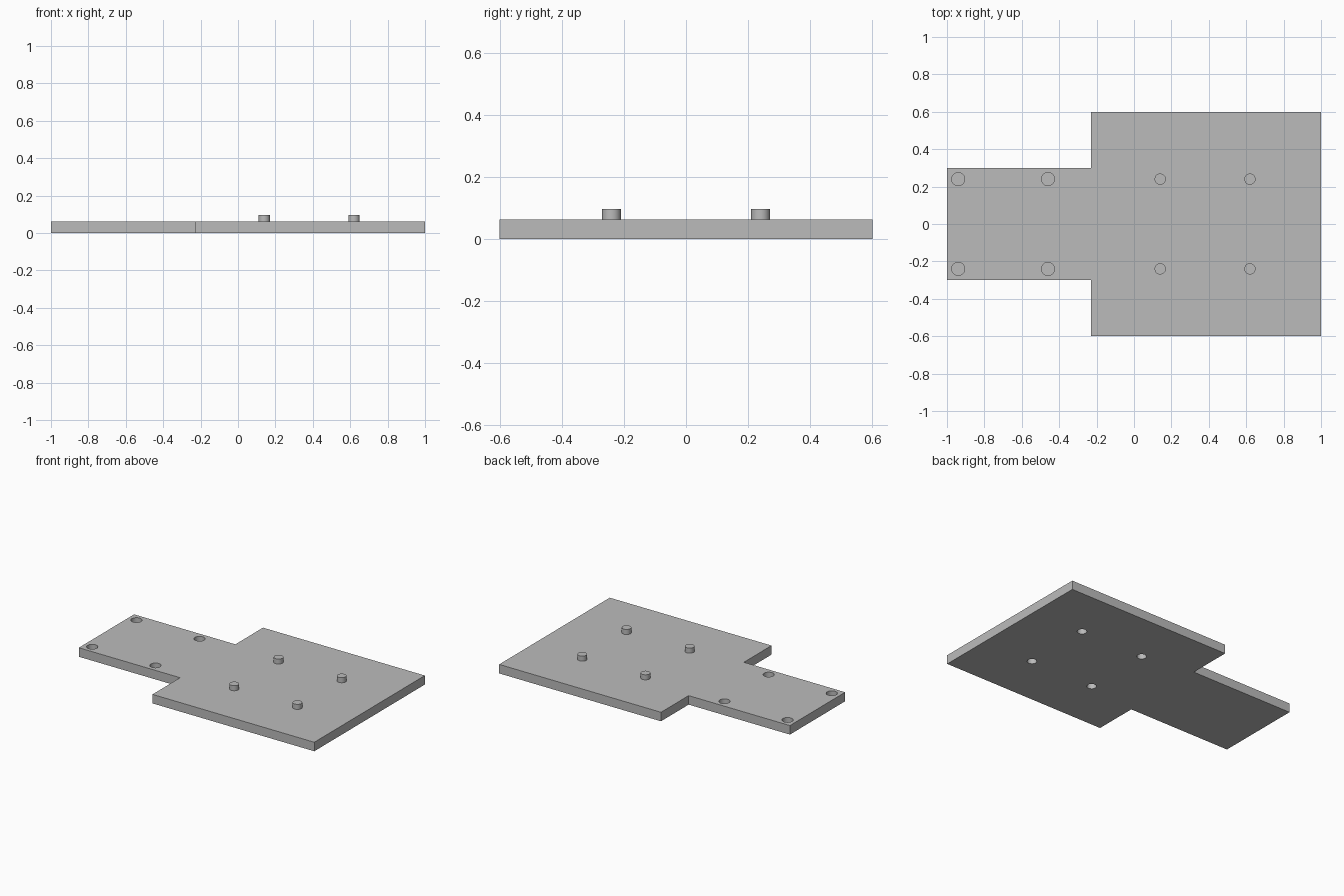
import bpy
import bmesh
import math
from mathutils import Matrix

cube = bpy.data.objects.get("Cube")
if cube:
    bpy.data.objects.remove(cube, do_unlink=True)

THICK = 0.062
PEG_TOP = 0.097
DEPTH = 0.04
ROW_Y = 0.24
PEG_X = (0.14, 0.62)
HOLE_X = (-0.94, -0.46)

grey = bpy.data.materials.new("plain_grey")
grey.use_nodes = True
colour = (0.5, 0.5, 0.5, 1)
grey.diffuse_color = colour
grey.node_tree.nodes["Principled BSDF"].inputs["Base Color"].default_value = colour


def add_object(name, bm):
    bmesh.ops.recalc_face_normals(bm, faces=bm.faces)
    mesh = bpy.data.meshes.new(name)
    bm.to_mesh(mesh)
    bm.free()
    mesh.materials.append(grey)
    obj = bpy.data.objects.new(name, mesh)
    bpy.context.collection.objects.link(obj)
    return obj


def add_cylinder(bm, x, y, radius, low, high):
    bmesh.ops.create_cone(bm, cap_ends=True, segments=32, radius1=radius,
                          radius2=radius, depth=high - low,
                          matrix=Matrix.Translation((x, y, (low + high) / 2)))


def smooth(obj):
    bpy.ops.object.select_all(action='DESELECT')
    obj.select_set(True)
    bpy.context.view_layer.objects.active = obj
    bpy.ops.object.shade_smooth_by_angle(angle=math.radians(30))


# Flat base plate: wide body with a narrower tongue
half = [(-1, 0.3), (-0.23, 0.3), (-0.23, 0.6), (1, 0.6)]
outline = half + [(x, -y) for x, y in reversed(half)]
bm = bmesh.new()
face = bm.faces.new([bm.verts.new((x, y, 0)) for x, y in outline])
side = bmesh.ops.extrude_face_region(bm, geom=[face])["geom"]
bmesh.ops.translate(bm, vec=(0, 0, THICK),
                    verts=[v for v in side if isinstance(v, bmesh.types.BMVert)])
plate = add_object("base_plate", bm)

# Blind holes on the tongue and sockets underneath the pegs
bm = bmesh.new()
for y in (-ROW_Y, ROW_Y):
    for x in HOLE_X:
        add_cylinder(bm, x, y, 0.035, THICK - DEPTH, THICK + 0.05)
    for x in PEG_X:
        add_cylinder(bm, x, y, 0.03, -0.05, DEPTH)
cutter = add_object("hole_cutter", bm)
cutter.hide_render = True

cut = plate.modifiers.new("holes", 'BOOLEAN')
cut.operation = 'DIFFERENCE'
cut.solver = 'EXACT'
cut.object = cutter
bpy.context.view_layer.objects.active = plate
bpy.ops.object.modifier_apply(modifier=cut.name)
bpy.data.objects.remove(cutter, do_unlink=True)
smooth(plate)

# Locating pegs on the wide body
for row, y in (("front", -ROW_Y), ("back", ROW_Y)):
    for place, x in zip(("inner", "outer"), PEG_X):
        bm = bmesh.new()
        add_cylinder(bm, x, y, 0.03, THICK - 0.01, PEG_TOP)
        smooth(add_object(f"{row}_{place}_peg", bm))
